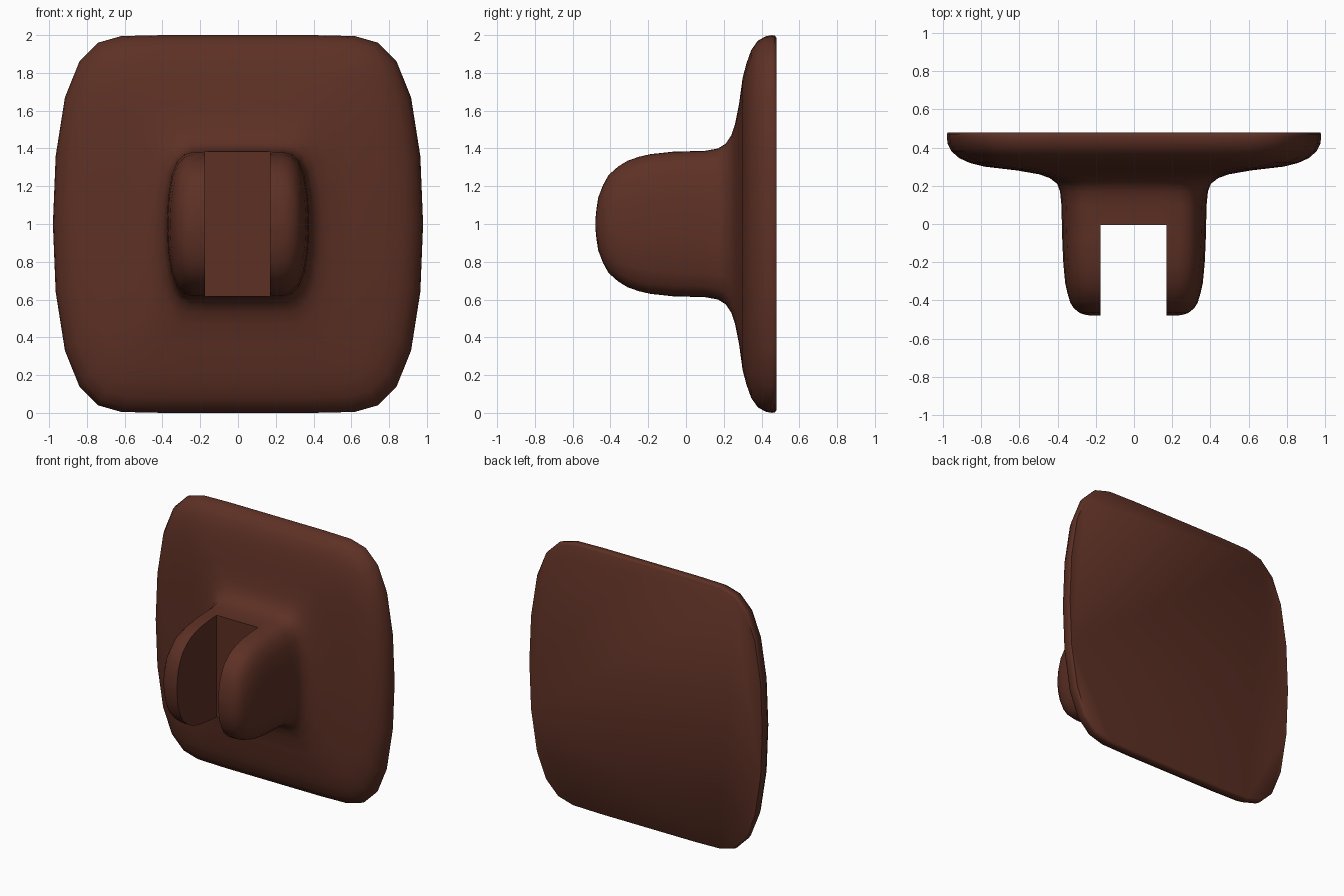
import bpy, bmesh

if "Cube" in bpy.data.objects:
    bpy.data.objects.remove(bpy.data.objects["Cube"])

# One quadrant of the rounded-square outline, unit half sizes
QUAD = [(1, 0), (.985, .36), (.935, .67), (.857, .86), (.755, .96), (.63, .995), (.4, 1), (0, 1)]
OUTLINE = (QUAD + [(-x, z) for x, z in QUAD[-2::-1]]
           + [(-x, -z) for x, z in QUAD[1:]] + [(x, -z) for x, z in QUAD[-2:0:-1]])

# Sections from front tip to flat back: y, half width, half height
SECTIONS = [(-.48, .225, .02), (-.474, .26, .08), (-.465, .285, .14), (-.44, .316, .205),
            (-.41, .334, .26), (-.36, .349, .304), (-.31, .36, .335), (-.25, .366, .356),
            (-.19, .371, .37), (-.07, .376, .383), (.1, .38, .387), (.17, .387, .4),
            (.21, .402, .425), (.24, .44, .47), (.26, .495, .53), (.28, .61, .63),
            (.30, .78, .775), (.32, .86, .85), (.345, .915, .92), (.38, .955, .97),
            (.42, .975, .993), (.455, .98, 1), (.47, .98, .997), (.48, .975, .985)]


def make_object(name, bm):
    bmesh.ops.recalc_face_normals(bm, faces=bm.faces)
    mesh = bpy.data.meshes.new(name)
    bm.to_mesh(mesh)
    bm.free()
    obj = bpy.data.objects.new(name, mesh)
    bpy.context.collection.objects.link(obj)
    return obj


# Plate and boss lofted as one blended body
bm = bmesh.new()
rings = [[bm.verts.new((x * hx, y, 1 + z * hz)) for x, z in OUTLINE] for y, hx, hz in SECTIONS]
n = len(OUTLINE)
for a, b in zip(rings, rings[1:]):
    for i in range(n):
        j = (i + 1) % n
        bm.faces.new((a[i], a[j], b[j], b[i]))
bm.faces.new(rings[0])
bm.faces.new(rings[-1])
body = make_object("slotted_mount", bm)

# Slot cutter through the boss
bm = bmesh.new()
bmesh.ops.create_cube(bm, size=1)
for v in bm.verts:
    v.co = (v.co.x * .345 - .0025, -.355 + v.co.y * .7, 1 + v.co.z)
cutter = make_object("slot_cutter", bm)
cutter.hide_render = True

mod = body.modifiers.new("slot", "BOOLEAN")
mod.operation = "DIFFERENCE"
mod.solver = "EXACT"
mod.object = cutter
bpy.context.view_layer.objects.active = body
body.select_set(True)
bpy.ops.object.modifier_apply(modifier=mod.name)
bpy.data.objects.remove(cutter)

# Brown material
mat = bpy.data.materials.new("brown")
mat.diffuse_color = (.11, .03, .018, 1)
mat.use_nodes = True
mat.node_tree.nodes["Principled BSDF"].inputs["Base Color"].default_value = mat.diffuse_color
body.data.materials.clear()
body.data.materials.append(mat)
bpy.ops.object.shade_smooth_by_angle(angle=.8)
